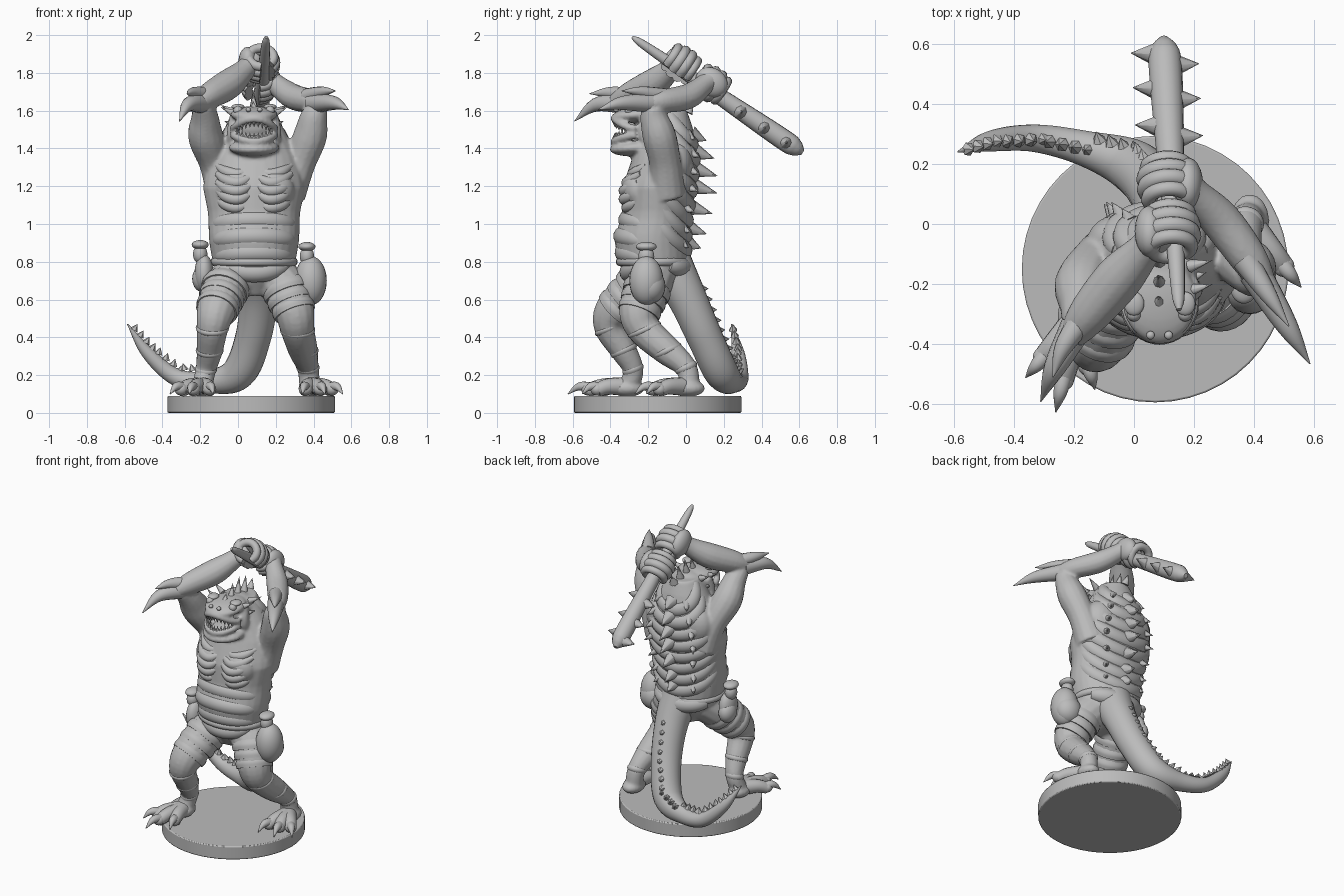
import bpy, bmesh, math
from mathutils import Vector, Matrix

if "Cube" in bpy.data.objects:
    bpy.data.objects.remove(bpy.data.objects["Cube"])

mat = bpy.data.materials.new("grey_resin")
mat.use_nodes = True
GREY = (0.5, 0.5, 0.5, 1)
mat.diffuse_color = GREY
mat.node_tree.nodes["Principled BSDF"].inputs["Base Color"].default_value = GREY


def add(name, bm):
    me = bpy.data.meshes.new(name)
    bmesh.ops.recalc_face_normals(bm, faces=bm.faces)
    bm.to_mesh(me)
    bm.free()
    me.materials.append(mat)
    o = bpy.data.objects.new(name, me)
    bpy.context.collection.objects.link(o)
    bpy.ops.object.select_all(action='DESELECT')
    o.select_set(True)
    bpy.context.view_layer.objects.active = o
    bpy.ops.object.shade_smooth_by_angle(angle=math.radians(45))
    return o


def blob(name, loc, size, tilt=0):
    bm = bmesh.new()
    m = Matrix.Translation(loc) @ Matrix.Rotation(tilt, 4, 'X') @ Matrix.Diagonal((*size, 1))
    bmesh.ops.create_uvsphere(bm, u_segments=24, v_segments=14, radius=1, matrix=m)
    return add(name, bm)


def spike(name, base, tip, r, sides=8):
    base, tip = Vector(base), Vector(tip)
    d = tip - base
    bm = bmesh.new()
    m = Matrix.Translation((base + tip) / 2) @ d.to_track_quat('Z', 'Y').to_matrix().to_4x4()
    bmesh.ops.create_cone(bm, cap_ends=True, segments=sides, radius1=r, radius2=0.001,
                          depth=d.length, matrix=m)
    return add(name, bm)


def tube(name, pts, steps=5, sides=14):
    """Smooth tapered limb through (x, y, z, radius) points."""
    p = [Vector(q) for q in pts]
    p = [p[0] * 2 - p[1]] + p + [p[-1] * 2 - p[-2]]
    path = []
    for a, b, c, d in zip(p, p[1:], p[2:], p[3:]):
        for i in range(steps):
            t = i / steps
            path.append(b + (c - a) * t / 2 + (a - b * 2.5 + c * 2 - d / 2) * t * t
                        + (b * 3 - a - c * 3 + d) * t ** 3 / 2)
    path.append(p[-2])
    bm = bmesh.new()
    rings, up = [], Vector((0.31, 0.22, 0.92))
    for i, c in enumerate(path):
        d = (path[min(i + 1, len(path) - 1)] - path[max(i - 1, 0)]).to_3d().normalized()
        up = (up - d * up.dot(d)).normalized()
        side = d.cross(up)
        rad = max(c.w, 0.002)
        rings.append([bm.verts.new(c.to_3d() + rad * (up * math.cos(k * math.tau / sides)
                      + side * math.sin(k * math.tau / sides))) for k in range(sides)])
    for r, s in zip(rings, rings[1:]):
        for k in range(sides):
            bm.faces.new((r[k], r[k - 1], s[k - 1], s[k]))
    bm.faces.new(rings[0])
    bm.faces.new(rings[-1])
    return add(name, bm)


def join(name, objs):
    bpy.ops.object.select_all(action='DESELECT')
    for o in objs:
        o.select_set(True)
    bpy.context.view_layer.objects.active = objs[0]
    bpy.ops.object.join()
    objs[0].name = name
    return objs[0]


# Torso sections: height, centre y, half width, half depth
CX = 0.085
TORSO = [(0.62, -.15, .09, .10), (0.72, -.16, .19, .16), (0.80, -.17, .22, .19),
         (0.92, -.18, .24, .20), (1.05, -.155, .242, .185), (1.20, -.14, .272, .195),
         (1.35, -.11, .24, .175), (1.50, -.10, .16, .14), (1.60, -.10, .1, .105)]


def on_torso(z, ang, out=0):
    z = min(max(z, TORSO[0][0]), TORSO[-1][0])
    for a, b in zip(TORSO, TORSO[1:]):
        if z <= b[0]:
            t = (z - a[0]) / (b[0] - a[0])
            cy, rx, ry = (a[i] + (b[i] - a[i]) * t for i in (1, 2, 3))
            break
    return Vector((CX + (rx + out) * math.sin(ang), cy - (ry + out) * math.cos(ang), z))


def lip(ang, low):
    """Point on the upper or lower edge of the open mouth."""
    s = math.sin(ang)
    z = 1.437 + .035 * s * s if low else 1.558 - .055 * s * s
    return Vector((CX + .112 * s, -.25 - .13 * math.cos(ang), z))


bm = bmesh.new()
N = 28
rings = [[bm.verts.new(on_torso(.62 + .98 * i / 24, k * math.tau / N)) for k in range(N)]
         for i in range(25)]
for r, s in zip(rings, rings[1:]):
    for k in range(N):
        bm.faces.new((r[k - 1], r[k], s[k], s[k - 1]))
bm.faces.new(rings[0])
bm.faces.new(rings[-1])
parts = [add("torso", bm)]

# Arms raised overhead, legs in a wide stride
RIGHT_LEG = [(0, -.17, .74, .12), (-.07, -.27, .65, .12), (-.115, -.38, .54, .105), (-.135, -.4, .45, .085),
             (-.15, -.33, .33, .07), (-.17, -.28, .23, .055), (-.19, -.3, .14, .055)]
LEFT_LEG = [(.18, -.17, .74, .12), (.26, -.21, .64, .12), (.3, -.25, .53, .105), (.315, -.22, .44, .09),
            (.345, -.1, .33, .078), (.37, .0, .24, .058), (.38, .02, .14, .055)]
parts += [
    tube("right_upper_arm", [(-.07, -.09, 1.16, .1), (-.12, -.12, 1.32, .085), (-.17, -.2, 1.46, .094),
                             (-.175, -.27, 1.56, .074), (-.185, -.33, 1.63, .055)]),
    tube("right_forearm", [(-.21, -.38, 1.64, .045), (-.15, -.3, 1.68, .07), (-.05, -.18, 1.74, .08),
                           (.04, -.08, 1.82, .058), (.09, -.02, 1.87, .06)]),
    tube("left_upper_arm", [(.26, -.1, 1.16, .1), (.325, -.11, 1.32, .085), (.38, -.14, 1.46, .09),
                            (.4, -.17, 1.56, .074), (.42, -.18, 1.62, .055)]),
    tube("left_forearm", [(.44, -.22, 1.635, .04), (.385, -.12, 1.65, .062), (.29, .01, 1.675, .068),
                          (.2, .1, 1.74, .055), (.16, .14, 1.77, .06)]),
    tube("right_leg", RIGHT_LEG), tube("left_leg", LEFT_LEG),
    blob("right_pec", (.0, -.25, 1.18), (.12, .09, .11), .15),
    blob("left_pec", (.18, -.25, 1.18), (.12, .09, .11), .15),
    blob("skull", (CX, -.14, 1.52), (.13, .13, .1)),
    blob("snout", (CX, -.255, 1.58), (.125, .14, .042), .1),
    blob("lower_jaw", (CX, -.26, 1.405), (.135, .145, .045), .08),
    blob("throat", (CX, -.17, 1.38), (.14, .13, .1)),
    blob("right_heel", (-.19, -.31, .13), (.065, .09, .045)),
    blob("left_heel", (.385, .01, .13), (.065, .09, .045))]
for side, s in (("right", -1), ("left", 1)):
    parts.append(blob(side + "_shoulder_blade", (CX + s * .12, -.055, 1.32), (.12, .09, .13)))
    parts.append(tube(side + "_mouth_corner", [(CX + s * .09, -.2, 1.57, .04), (CX + s * .108, -.22, 1.49, .036),
                                               (CX + s * .1, -.2, 1.42, .04)]))
for low in (False, True):
    parts.append(tube("lip", [(*lip(-1.45 + .29 * i, low), .021) for i in range(11)], 3, 10))
body = join("body", parts)
rm = body.modifiers.new("fuse", 'REMESH')
rm.mode, rm.voxel_size, rm.use_smooth_shade = 'VOXEL', 0.01, True
sm = body.modifiers.new("soften", 'SMOOTH')
sm.factor, sm.iterations = 0.5, 3

# Toes with claws
for side, ankle, tips in (
        ("right", (-.19, -.32), [(-.36, -.51), (-.26, -.625), (-.13, -.55)]),
        ("left", (.39, -.01), [(.555, -.21), (.46, -.27), (.34, -.27)])):
    a = Vector(ankle)
    toes = []
    for tip in tips:
        t = Vector(tip)
        toes.append(tube("toe", [(*a, .14, .05), (*a.lerp(t, .4), .14, .042), (*a.lerp(t, .65), .12, .036)]))
        toes.append(tube("claw", [(*a.lerp(t, .55), .13, .03), (*a.lerp(t, .8), .14, .022), (*t, .1, .002)]))
        toes.append(blob("knuckle", (*a.lerp(t, .65), .125), (.036, .036, .033)))
    join(side + "_toes", toes)

# Straps wrapped round the thighs, folds round the calves
for side, leg in (("right", RIGHT_LEG), ("left", LEFT_LEG)):
    straps = []
    hip, knee = Vector(leg[1]), Vector(leg[2])
    ax = (knee - hip).to_3d().normalized()
    for f in (-.1, .35, .8):
        c = hip.lerp(knee, f)
        straps.append(tube("strap", [(*(c.to_3d() - ax * .03), c.w - .002), (*c.to_3d(), c.w + .008),
                                     (*(c.to_3d() + ax * .03), c.w + .004)], sides=24))
    join(side + "_thigh_straps", straps)
    for i in (3, 4, 5):
        blob(f"{side}_calf_fold_{i}", leg[i][:3], (leg[i][3] + .004, leg[i][3] + .004, .035), .4)

# Belly, chest and back plates lie almost flush on the torso


def band(name, z, a0, a1, r, sag=0, proud=.012):
    pts = []
    for i in range(17):
        f = i / 8 - 1
        p = on_torso(z + sag * f * f, a0 + (a1 - a0) * i / 16, proud - r)
        pts.append((*p, r * (1 - .3 * f ** 4)))
    return tube(name, pts, 2, 14)


join("belly_plates", [band("plate", .85 + .085 * i, -1.3, 1.3, .056, -.025, .01) for i in range(3)])
join("back_plates", [band("plate", .86 + .08 * i, math.pi - 1.45, math.pi + 1.45, .055, .15, .014)
                     for i in range(8)])
band("waist_belt", .8, -math.pi, math.pi, .024, 0, .012)
band("loincloth_front", .745, -1.1, 1.1, .055, .04, .02)
band("loincloth_back", .765, math.pi - 1.1, math.pi + 1.1, .055, .02, .03)
ribs = []
for s in (-1, 1):
    for i in range(5):
        z = 1.1 + .044 * i
        y = .0075 * (i - 1.5) ** 2
        ribs.append(tube("rib", [(CX + s * .012, -.307 + y, z + .02, .02), (CX + s * .08, -.329 + y, z - .012, .03),
                                 (CX + s * .145, -.307 + y, z, .03), (CX + s * .195, -.255 + y, z + .035, .016)],
                         5, 12))
join("chest_plates", ribs)

# Spines on the back, in a central row with smaller side rows
spines = []
for i, z in enumerate((.88, .96, 1.07, 1.18, 1.27, 1.36, 1.45)):
    for ang, size in ((0, .1), (-.6, .045), (.6, .045)):
        p = on_torso(z, math.pi + ang)
        d = Vector((math.sin(math.pi + ang), -math.cos(math.pi + ang), -.15)).normalized()
        grow = size * (.45 + .55 * math.sin(i * math.pi / 6))
        spines.append(spike("spine", p - d * .02 + Vector((0, 0, .02)), p + d * (.015 + grow),
                            .048 if ang == 0 else .032))
join("back_spines", spines)

# Face: eyes, nostrils, teeth, tongue, crest and cheek spikes
face = [blob("tongue", (CX, -.27, 1.45), (.065, .1, .018), .1)]
for s in (-1, 1):
    face += [blob("eye", (CX + s * .085, -.3, 1.6), (.024, .024, .024)),
             blob("brow", (CX + s * .085, -.265, 1.62), (.034, .04, .016)),
             blob("nostril", (CX + s * .03, -.37, 1.605), (.014, .014, .012))]
    for y, z, l in ((-.22, 1.58, .055), (-.14, 1.59, .055), (-.18, 1.52, .035), (-.12, 1.47, .04)):
        face.append(spike("cheek_spike", (CX + s * .1, y, z), (CX + s * (.12 + l), y + .02, z + l * .7), .022))
for i in range(13):
    for low, dz in ((False, -.035), (True, .035)):
        p = lip(-1.2 + .2 * i, low)
        face.append(spike("tooth", p + Vector((0, 0, dz * .35)), p + Vector((0, .004, dz * 1.3)), .012, 6))
for i in range(5):
    y = -.27 + .07 * i
    face.append(spike("crest", (CX, y, 1.59), (CX - .005, y + .03, 1.65 + .06 * math.sin(i * .8)), .028))
join("face_details", face)

# Elbow spines
join("right_elbow_spines", [
    tube("spine", [(-.19, -.34, 1.64, .055), (-.265, -.48, 1.63, .036), (-.31, -.59, 1.545, .002)]),
    tube("spine", [(-.16, -.3, 1.68, .045), (-.235, -.41, 1.695, .03), (-.27, -.51, 1.69, .002)])])
join("left_elbow_spines", [
    tube("spine", [(.4, -.16, 1.64, .055), (.51, -.34, 1.64, .036), (.585, -.465, 1.605, .002)]),
    tube("spine", [(.37, -.12, 1.675, .045), (.45, -.24, 1.7, .028), (.515, -.34, 1.705, .002)])])

# Club with spikes down both sides
A, B = Vector((.15, -.285, 1.99)), Vector((.1, .6, 1.39))
axis = (B - A).normalized()
club = [tube("shaft", [(*A.lerp(B, t), r) for t, r in
                       ((0, .008), (.06, .022), (.3, .033), (.55, .045), (.9, .056), (.98, .045), (1.02, .015))])]
for t in (.66, .8, .93):
    for s in (-1, 1):
        c = A.lerp(B, t + .02 * (1 - s))
        club.append(spike("club_spike", c + Vector((s * .025, -.01, 0)), c + Vector((s * .112, -.005, 0)), .042))
join("club", club)

# Hands: curled fingers around the shaft, back of the hand over their roots
u = axis.cross(Vector((1, 0, 0))).normalized()
v = axis.cross(u)
for side, t, flip in (("right", .295, 1), ("left", .475, -1)):
    c = A.lerp(B, t) + Vector((-.015, 0, .035))
    hand = [blob("back_of_hand", c + Vector((-flip * .068, 0, .01)), (.05, .09, .075), -.6)]
    for i in range(4):
        o = c + axis * (i - 1.5) * .041
        w = .072 - .008 * abs(i - 1.5)
        hand.append(tube("finger", [(*(o + u * w * math.cos(k * .55) + v * flip * (w + .006) * math.sin(k * .55)),
                                     .031 - .004 * abs(i - 1.5)) for k in range(11)], 3, 10))
    join(side + "_hand", hand)

# Tail with a serrated ridge
TAIL = [(.1, -.1, .8, .13), (.11, 0, .62, .105), (.08, .1, .4, .095), (.0, .19, .21, .09),
        (-.16, .25, .165, .06), (-.33, .285, .19, .046), (-.48, .275, .32, .034), (-.585, .24, .47, .003)]
tube("tail", TAIL, 8, 20)
ridge = []
for a, b in zip(TAIL[1:], TAIL[2:]):
    for k in range(4):
        p = Vector(a).lerp(Vector(b), k / 4)
        d = (Vector(b) - Vector(a)).to_3d().normalized()
        n = Vector((0, .75, .65)) if a[2] > .2 and a[0] > -.1 else Vector((.25, -.1, 1))
        n = (n - d * n.dot(d)).normalized()
        q = p.to_3d() + n * p.w * .85
        ridge.append(spike("ridge_spike", q, q + n * .034 + d * .015, .024, 6))
join("tail_ridge", ridge)

# Pouches on the hips
for side, x, y, z, sx, sy, sz in (("left", .385, -.21, .7, .085, .09, .13), ("right", -.18, -.2, .74, .05, .075, .1)):
    top = z + sz
    join(side + "_pouch", [blob("bag", (x, y, z), (sx, sy, sz)),
                           blob("bag_side", (x - .01, y + .02, z - .03), (sx * 1.05, sy * .9, sz * .7)),
                           blob("bag_neck", (x - .02, y, top), (.038, .042, .05)),
                           blob("bag_lid", (x - .02, y, top + .05), (.045, .055, .025))])

# Round display base
bm = bmesh.new()
bmesh.ops.create_cone(bm, cap_ends=True, segments=48, radius1=.443, radius2=.443, depth=.09,
                      matrix=Matrix.Translation((.07, -.15, .045)))
base = add("base", bm)
bev = base.modifiers.new("rim", 'BEVEL')
bev.width, bev.segments = .006, 2
